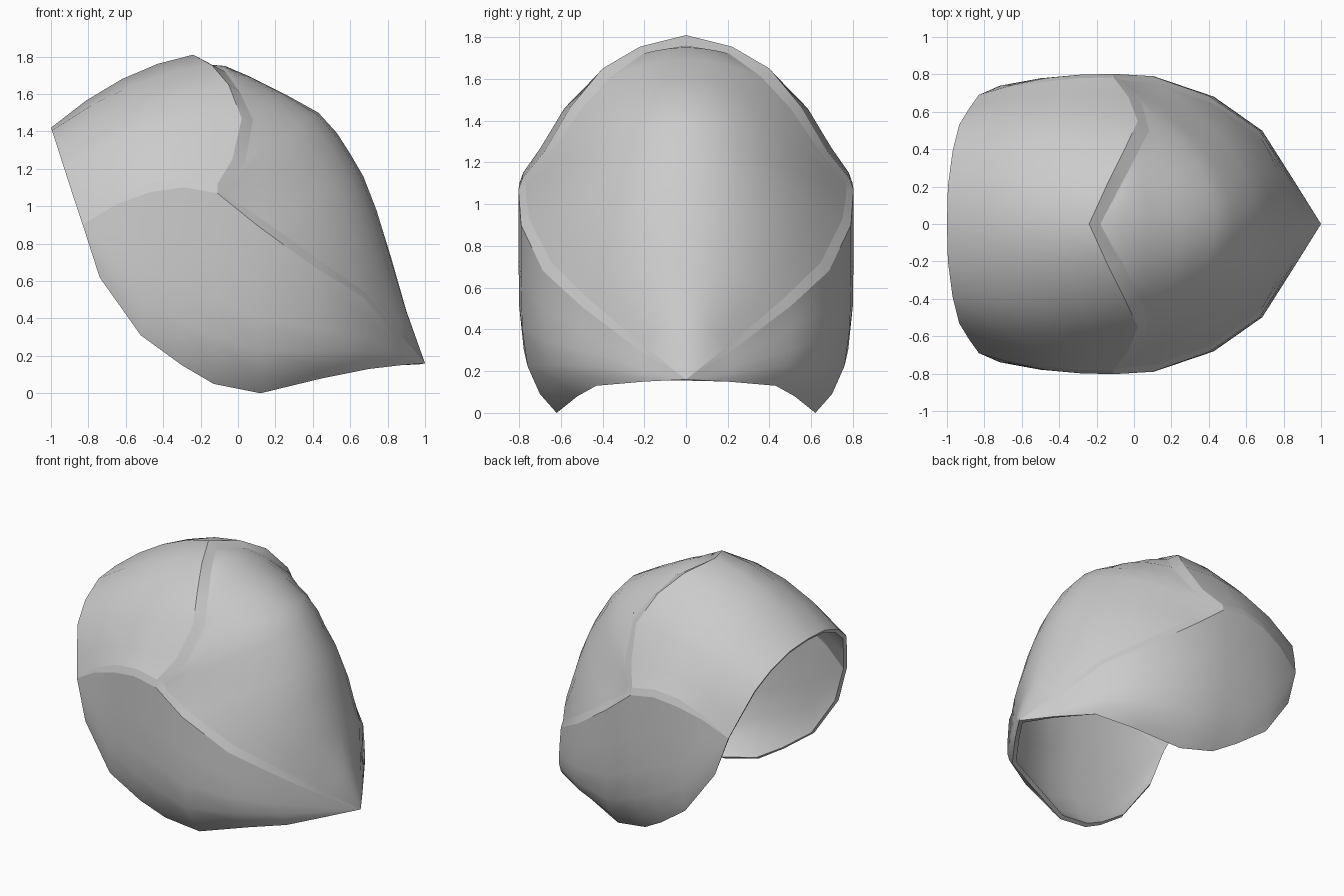
import bpy, bmesh, math
from mathutils import Vector as V

if "Cube" in bpy.data.objects:
    bpy.data.objects.remove(bpy.data.objects["Cube"])


def pts(rows):
    return [V(r) for r in rows]


bm = bmesh.new()


def patch(grid):
    """Skin a grid of points with quads and crease its border."""
    vs = [[bm.verts.new(p) for p in row] for row in grid]
    faces = []
    for a, b in zip(vs, vs[1:]):
        for i in range(len(a) - 1):
            faces.append(bm.faces.new((a[i], a[i + 1], b[i + 1], b[i])))
    for e in {e for f in faces for e in f.edges}:
        if e.is_boundary and max(v.co.y for v in e.verts) > .001:
            e.smooth = False


# Brow rim and crown seam, from the centre line outwards
rim = pts([(-1, 0, 1.42), (-.995, .2, 1.405), (-.97, .39, 1.33),
           (-.935, .53, 1.22), (-.88, .62, 1.05), (-.83, .69, .9)])
seam = pts([(-.24, 0, 1.81), (-.14, .22, 1.755), (-.05, .40, 1.65),
            (.02, .55, 1.47), (-.03, .68, 1.25), (-.11, .785, 1.12)])
bulge = pts([(0, 0, .065), (0, .02, .065), (0, .035, .07),
             (0, .05, .07), (0, .045, .09), (0, .025, .115)])

# Front panel: rim to seam, bowed outwards
US = (0, .25, .5, .75, 1)
front = [[r.lerp(s, u) + b * 4 * u * (1 - u)
          for r, s, b in zip(rim, seam, bulge)] for u in US]
patch(front)

# Narrow step between the front and side panels
edge = [row[-1] for row in front]
lower = [p + V((0, .018, -.05)) * w for p, w in zip(edge, (0, .6, 1, 1, 1))]
patch([edge, lower])

# Side panel: hangs from that step and the rear seam
rear_seam = pts([(.1, .79, .9), (.4, .685, .68), (.67, .5, .51),
                 (.85, .22, .3), (1, 0, .16)])
top = lower + rear_seam
bottom = pts([(-.83, .69, .9), (-.74, .72, .62), (-.52, .75, .31),
              (-.3, .71, .15), (-.13, .66, .05), (.12, .62, 0),
              (.45, .52, .08), (.7, .43, .13), (.87, .2, .15), (1, 0, .16)])
side = []
for t in (0, .3, .55, .75, .9, 1):
    row = []
    for a, b in zip(top, bottom):
        p = a.lerp(b, t)
        p.y = a.y + (b.y - a.y) * t ** 6
        row.append(p)
    side.append(row)
patch(side)

# Bevelled step around the back panel
outer = seam + lower[-1:] + rear_seam
inner = pts([(-.18, 0, 1.76), (-.07, .21, 1.72), (.01, .36, 1.61),
             (.08, .50, 1.46), (.04, .65, 1.24), (-.06, .765, 1.10),
             (-.05, .77, 1.05), (.13, .75, .93), (.42, .645, .72),
             (.68, .46, .54), (.86, .2, .32), (1, 0, .16)])
patch([outer, inner])

# Back panel: parabolic ribs from the spine to the step
spine = [(-.18, 1.76), (-.07, 1.75), (.07, 1.69), (.25, 1.6), (.43, 1.5),
         (.53, 1.39), (.6, 1.28), (.67, 1.16), (.74, .98), (.82, .72),
         (.9, .44), (1, .16)]
back = []
for k in range(7):
    f = k / 6
    c = 1 - f * f
    back.append([V((e.x + (sx - e.x) * c, e.y * f, e.z + (sz - e.z) * c))
                 for (sx, sz), e in zip(spine, inner)])
patch(back)

# Weld the panels and point the normals outwards
bmesh.ops.remove_doubles(bm, verts=bm.verts, dist=.002)
bmesh.ops.dissolve_degenerate(bm, edges=bm.edges, dist=.0005)
bmesh.ops.recalc_face_normals(bm, faces=bm.faces)
mid = V((0, 0, .8))
if sum(f.normal.dot(f.calc_center_median() - mid) for f in bm.faces) < 0:
    bmesh.ops.reverse_faces(bm, faces=bm.faces)

me = bpy.data.meshes.new("helmet_shell")
bm.to_mesh(me)
bm.free()
shell = bpy.data.objects.new("helmet_shell", me)
bpy.context.collection.objects.link(shell)
bpy.context.view_layer.objects.active = shell
shell.select_set(True)
bpy.ops.object.shade_smooth_by_angle(angle=math.radians(35), keep_sharp_edges=True)

# Mirror to the other side, then give the shell a thin wall
mir = shell.modifiers.new("mirror", 'MIRROR')
mir.use_axis = (False, True, False)
mir.merge_threshold = .002
wall = shell.modifiers.new("wall", 'SOLIDIFY')
wall.thickness = .03
wall.offset = -1
